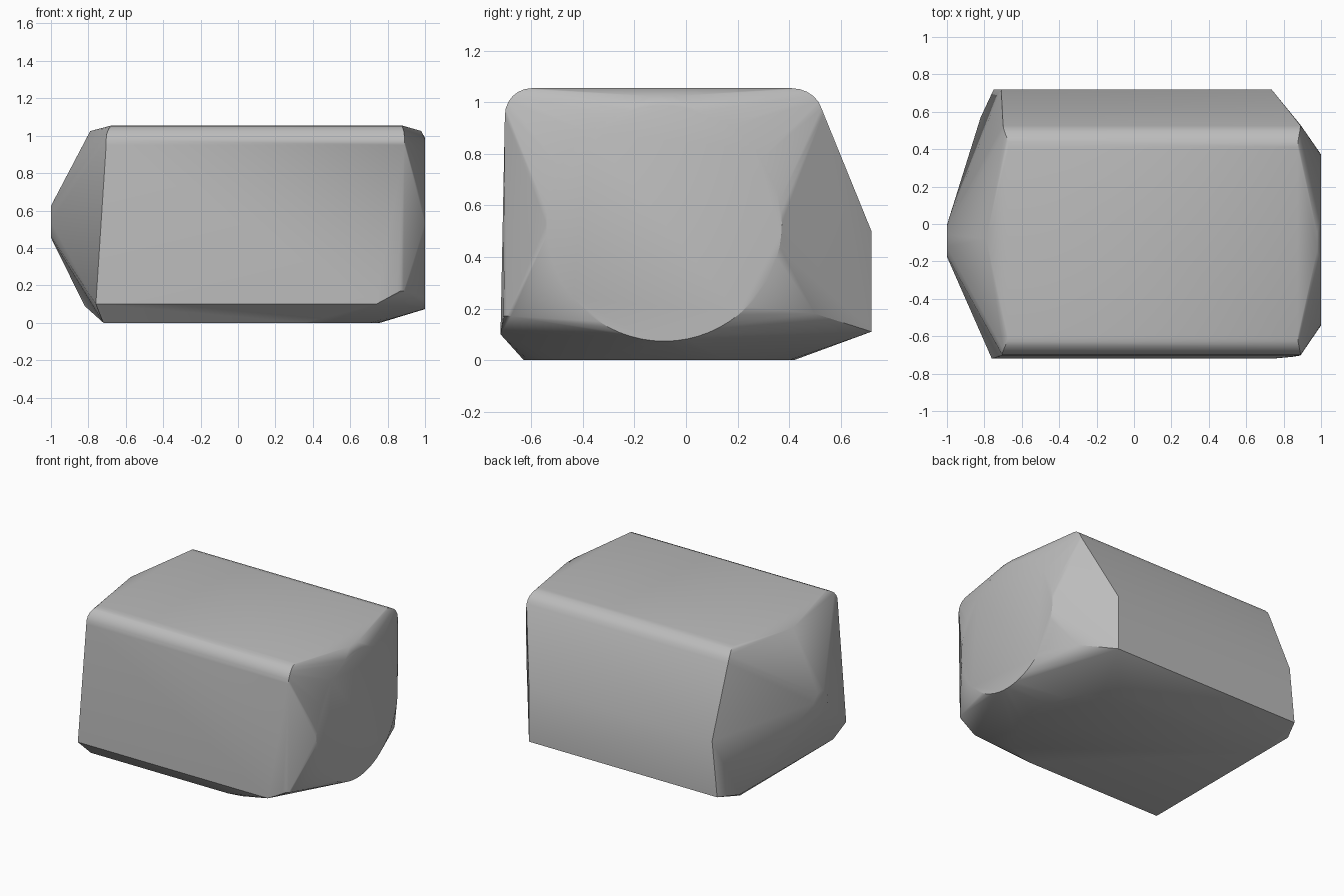
import bpy, bmesh, math

cube = bpy.data.objects.get("Cube")
if cube:
    bpy.data.objects.remove(cube, do_unlink=True)

GREY = (0.5, 0.5, 0.5, 1.0)
mat = bpy.data.materials.new("stone grey")
mat.use_nodes = True
mat.diffuse_color = GREY
mat.node_tree.nodes["Principled BSDF"].inputs["Base Color"].default_value = GREY


def disc(x, y, z, radius, sides):
    """Ring of points facing along x."""
    angles = [math.tau * i / sides for i in range(sides)]
    return [(x, y + radius * math.cos(a), z + radius * math.sin(a)) for a in angles]


def edge(x0, x1, y, z):
    """Both ends of a long edge running along x."""
    return [(x0, y, z), (x1, y, z)]


def rounded_edge(x0, x1, y, z, ry, rz, steps=6):
    """Long edge rounded in section, with its ends drawn in towards the top."""
    points = []
    for i in range(steps + 1):
        a = math.pi / 2 * i / steps
        inset = 0.03 * math.sin(a) ** 4
        points += edge(x0 + inset, x1 - inset / 2, y + ry * math.cos(a), z + rz * math.sin(a))
    return points


points = []
# End faces: broad disc and small blunt tip
points += disc(1.0, -0.085, 0.53, 0.457, 64)
points += disc(-1.0, -0.09, 0.54, 0.085, 16)

# Long edges, top rounded and sides sloping
points += rounded_edge(-0.70, 0.89, 0.41, 0.95, 0.12, 0.105)
points += rounded_edge(-0.705, 0.89, -0.60, 0.95, -0.103, 0.105)
points += edge(-0.71, 0.735, 0.72, 0.50)
points += edge(-0.75, 0.735, 0.72, 0.11)
points += edge(-0.76, 0.74, -0.72, 0.10)

# Rounded upright corner at the front of the broad end
for i in range(5):
    a = math.pi / 2 * i / 4
    points.append((0.85 + 0.05 * math.sin(a), -0.66 - 0.05 * math.cos(a), 0.17))

# Ridge ends and lower corners
points += [(-0.79, -0.08, 1.025), (0.98, -0.14, 1.025), (0.98, -0.05, 1.025),
           (0.885, 0.50, 0.18), (-0.82, 0.57, 0.09)]

# Underside outline, curved at the broad end
points += [(-0.72, -0.63, 0), (-0.72, 0.42, 0)]
for i in range(13):
    a = math.pi * (i / 12 - 0.5)
    points.append((0.36 + 0.40 * math.cos(a), -0.105 + 0.525 * math.sin(a), 0))

bm = bmesh.new()
for p in points:
    bm.verts.new(p)
bmesh.ops.convex_hull(bm, input=bm.verts[:])
loose = [v for v in bm.verts if not v.link_faces]
bmesh.ops.delete(bm, geom=loose, context='VERTS')
bmesh.ops.dissolve_limit(bm, angle_limit=math.radians(0.5), verts=bm.verts[:], edges=bm.edges[:])
bmesh.ops.recalc_face_normals(bm, faces=bm.faces[:])

mesh = bpy.data.meshes.new("faceted_block")
bm.to_mesh(mesh)
bm.free()
mesh.materials.append(mat)
block = bpy.data.objects.new("faceted_block", mesh)
bpy.context.collection.objects.link(block)

# Soft blends across shallow edges
bpy.context.view_layer.objects.active = block
block.select_set(True)
bpy.ops.object.shade_smooth_by_angle(angle=math.radians(30))
